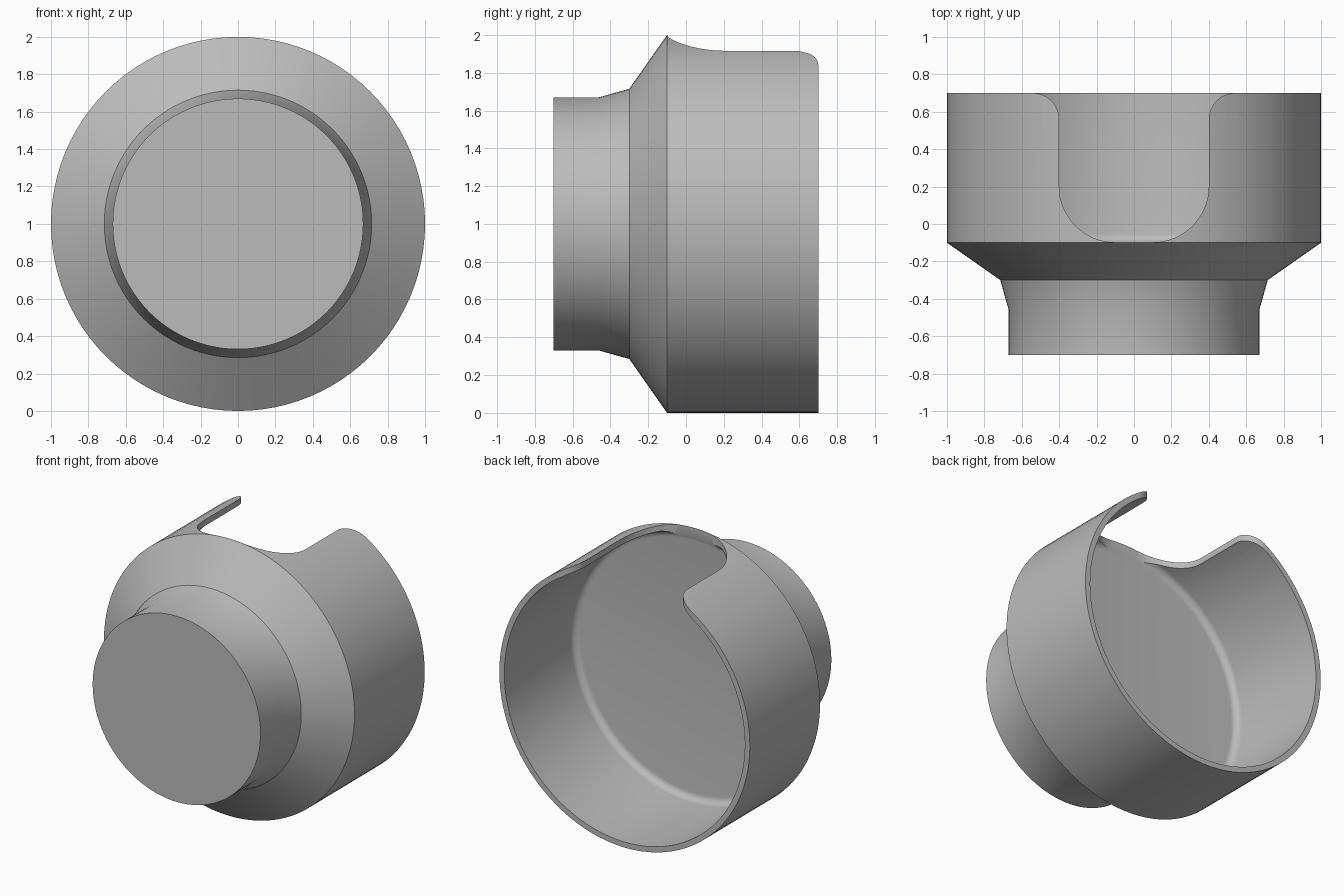
import bpy, bmesh
from math import sin, cos, pi, radians
from mathutils import Vector, Matrix

if "Cube" in bpy.data.objects:
    bpy.data.objects.remove(bpy.data.objects["Cube"])

SEGMENTS = 96
FLOOR, RIM = -0.1, 0.7
OUTER, INNER, FILLET = 1.0, 0.96, 0.05

grey = bpy.data.materials.new("plain grey")
grey.use_nodes = True
grey.diffuse_color = (0.5, 0.5, 0.5, 1)
grey.node_tree.nodes["Principled BSDF"].inputs["Base Color"].default_value = (0.5, 0.5, 0.5, 1)


def arc(cx, cy, radius, start, end, steps):
    """Points on an arc, angles in degrees."""
    angles = [radians(start + (end - start) * i / steps) for i in range(steps + 1)]
    return [(cx + radius * cos(a), cy + radius * sin(a)) for a in angles]


def make_object(name, bm):
    bmesh.ops.recalc_face_normals(bm, faces=bm.faces)
    mesh = bpy.data.meshes.new(name)
    bm.to_mesh(mesh)
    bm.free()
    mesh.materials.append(grey)
    obj = bpy.data.objects.new(name, mesh)
    bpy.context.collection.objects.link(obj)
    return obj


# Cup: stepped outside, thin wall, filleted floor, turned about the y axis
profile = [(0.67, -0.7), (0.67, -0.46), (0.715, -0.3), (OUTER, FLOOR), (OUTER, RIM), (INNER, RIM)]
profile += arc(INNER - FILLET, FLOOR + FILLET, FILLET, 0, -90, 6)
bm = bmesh.new()
rings = []
for r, y in profile:
    angles = [2 * pi * i / SEGMENTS for i in range(SEGMENTS)]
    rings.append([bm.verts.new((r * sin(a), y, 1 + r * cos(a))) for a in angles])
for a, b in zip(rings, rings[1:]):
    for i in range(SEGMENTS):
        j = (i + 1) % SEGMENTS
        bm.faces.new((a[i], a[j], b[j], b[i]))
bm.faces.new(rings[0])
bm.faces.new(rings[-1])
cup = make_object("cup", bm)

# Slot cutter: rounded bottom corners and flared mouth, cut through the top wall
half = arc(0.1, 0.202, 0.3, -90, 0, 16) + arc(0.54, 0.56, 0.14, 180, 90, 12) + [(0.54, 0.9)]
outline = half + [(-x, y) for x, y in reversed(half)]
bm = bmesh.new()
face = bm.faces.new([bm.verts.new((x, y, 1.2)) for x, y in outline])
top = bmesh.ops.extrude_face_region(bm, geom=[face])["geom"]
bmesh.ops.translate(bm, vec=(0, 0, 1), verts=[v for v in top if isinstance(v, bmesh.types.BMVert)])
cutter = make_object("slot_cutter", bm)

cut = cup.modifiers.new("slot", "BOOLEAN")
cut.operation = "DIFFERENCE"
cut.solver = "EXACT"
cut.object = cutter
bpy.context.view_layer.objects.active = cup
for obj in bpy.context.selected_objects:
    obj.select_set(False)
cup.select_set(True)
bpy.ops.object.modifier_apply(modifier=cut.name)
bpy.data.objects.remove(cutter)
bpy.ops.object.shade_smooth_by_angle(angle=radians(30))
